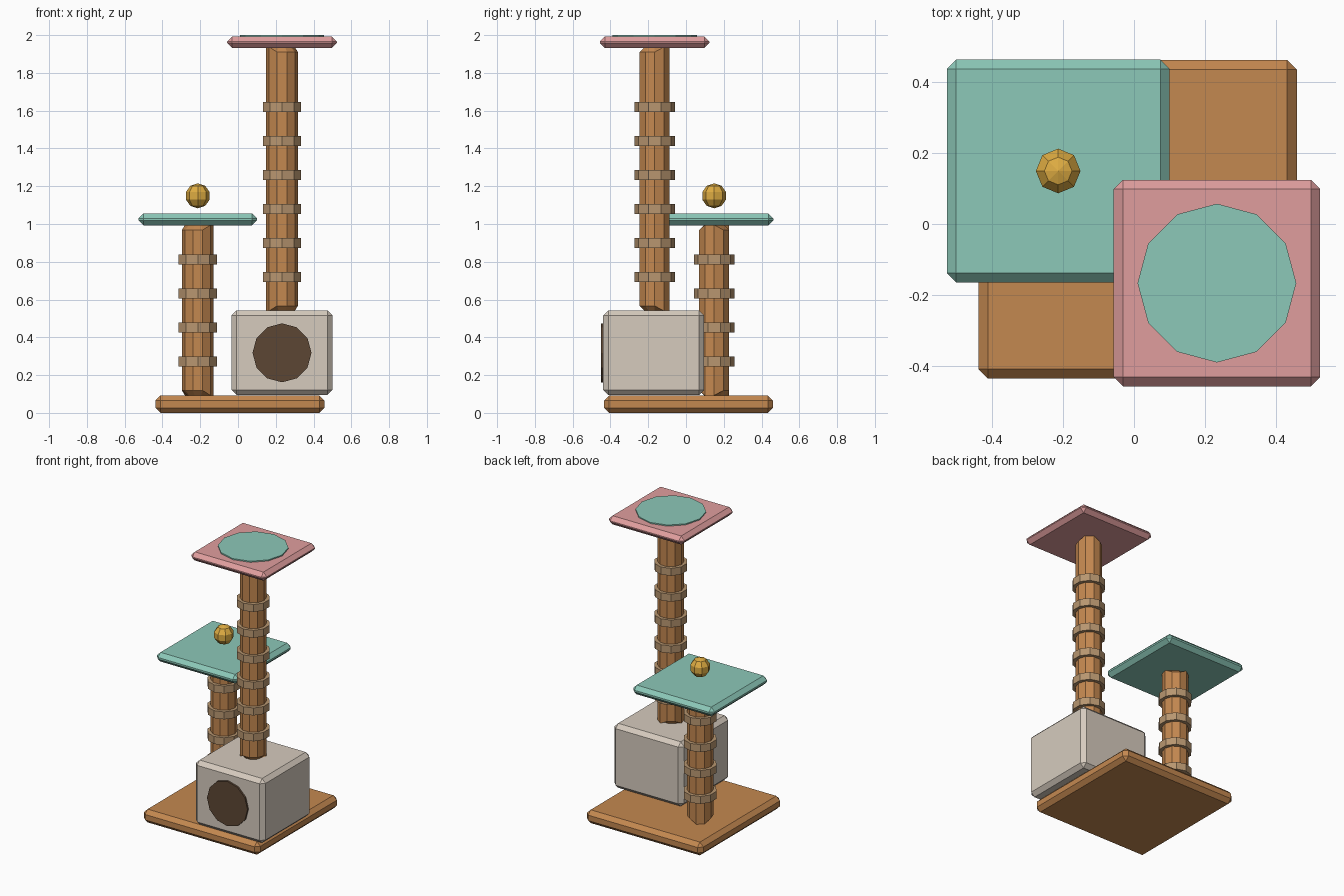
import bpy, bmesh, math
from mathutils import Matrix

if "Cube" in bpy.data.objects:
    bpy.data.objects.remove(bpy.data.objects["Cube"])


def srgb(r, g, b):
    f = lambda c: c / 12.92 if c <= 0.04045 else ((c + 0.055) / 1.055) ** 2.4
    return (f(r / 255), f(g / 255), f(b / 255), 1)


def material(name, r, g, b):
    m = bpy.data.materials.new(name)
    m.diffuse_color = srgb(r, g, b)
    m.use_nodes = True
    m.node_tree.nodes["Principled BSDF"].inputs["Base Color"].default_value = m.diffuse_color
    return m


wood = material("wood brown", 196, 136, 80)
rope = material("rope tan", 184, 150, 112)
cream = material("cream felt", 214, 203, 190)
teal = material("teal plush", 140, 200, 184)
pink = material("pink plush", 224, 158, 158)
gold = material("gold", 222, 172, 66)
dark = material("dark opening", 92, 70, 52)


def finish(name, bm, mat, bevel=0):
    if bevel:
        # bevel only real corners, never the sides of a round post
        edges = [e for e in bm.edges if e.calc_face_angle(0) > 1.0]
        bmesh.ops.bevel(bm, geom=edges, offset=bevel, segments=1, affect='EDGES')
    me = bpy.data.meshes.new(name)
    bm.to_mesh(me)
    bm.free()
    me.materials.append(mat)
    ob = bpy.data.objects.new(name, me)
    bpy.context.collection.objects.link(ob)
    return ob


def box(name, x, y, z0, z1, size, mat, bevel):
    bm = bmesh.new()
    bmesh.ops.create_cube(bm, size=1)
    bm.transform(Matrix.Translation((x, y, (z0 + z1) / 2)) @ Matrix.Diagonal((size, size, z1 - z0, 1)))
    return finish(name, bm, mat, bevel)


def prism(name, loc, r, h, sides, mat, turn=0, bevel=0, lying=False):
    bm = bmesh.new()
    bmesh.ops.create_cone(bm, cap_ends=True, segments=sides, radius1=r, radius2=r, depth=h)
    rot = Matrix.Rotation(math.pi / 2, 4, 'X') if lying else Matrix.Rotation(turn, 4, 'Z')
    bm.transform(Matrix.Translation(loc) @ rot)
    return finish(name, bm, mat, bevel)


def post(name, x, y, z0, z1, ring_z, count):
    prism(name, (x, y, (z0 + z1) / 2), 0.084, z1 - z0, 10, wood, math.pi / 2, 0.027)
    for i in range(count):
        prism(f"{name}_rope_ring_{i + 1}", (x, y, ring_z + 0.18 * i), 0.107, 0.052, 10, rope)


LX, LY = -0.213, 0.149   # short post
TX, TY = 0.233, -0.166   # tall post

# Base and cat house with round opening
box("base", 0.01, 0.013, 0, 0.092, 0.895, wood, 0.027)
box("house", TX, -0.171, 0.095, 0.543, 0.535, cream, 0.027)
prism("house_opening", (TX, -0.443, 0.318), 0.156, 0.016, 12, dark, lying=True)

# Posts wrapped with rope rings
post("short_post", LX, LY, 0.092, 0.995, 0.272, 4)
post("tall_post", TX, TY, 0.54, 1.937, 0.719, 6)

# Platforms and cushion
box("middle_platform", LX, LY, 0.992, 1.056, 0.626, teal, 0.026)
box("top_platform", TX, TY, 1.932, 1.992, 0.58, pink, 0.026)
prism("top_cushion", (TX, TY, 1.99), 0.223, 0.02, 12, teal)

# Toy ball
bm = bmesh.new()
bmesh.ops.create_uvsphere(bm, u_segments=8, v_segments=5, radius=0.066)
bm.transform(Matrix.Translation((LX, LY, 1.149)))
finish("toy_ball", bm, gold)
